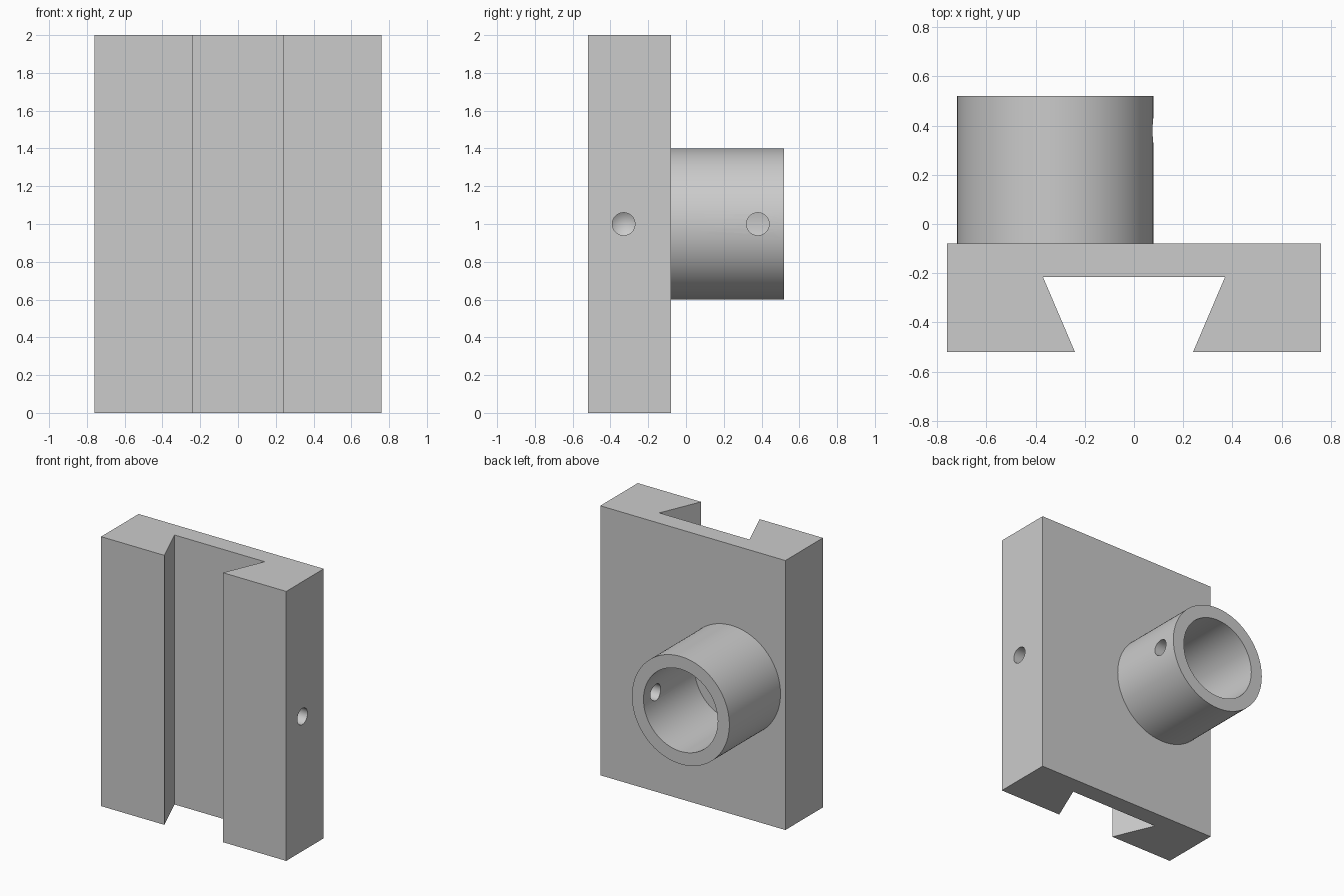
import bpy, bmesh, math
from mathutils import Matrix

cube = bpy.data.objects.get("Cube")
if cube:
    bpy.data.objects.remove(cube, do_unlink=True)

PLATE_BACK, BOSS_END = -0.08, 0.52
BOSS_X, MID_Z = -0.32, 1.0
HOLE_R = 0.06

grey = bpy.data.materials.new("plain grey")
grey.use_nodes = True
colour = (0.6, 0.6, 0.6, 1)
grey.diffuse_color = colour
grey.node_tree.nodes["Principled BSDF"].inputs["Base Color"].default_value = colour


def finish(bm, name):
    bmesh.ops.recalc_face_normals(bm, faces=bm.faces)
    mesh = bpy.data.meshes.new(name)
    bm.to_mesh(mesh)
    bm.free()
    mesh.materials.append(grey)
    obj = bpy.data.objects.new(name, mesh)
    bpy.context.collection.objects.link(obj)
    return obj


def lathe(profile, matrix, name, closed=False, segments=96):
    """Turn a (radius, height) profile about local z, then place it."""
    bm = bmesh.new()
    verts = [bm.verts.new((r, 0, h)) for r, h in profile]
    ends = verts + verts[:1] if closed else verts
    edges = [bm.edges.new(pair) for pair in zip(ends, ends[1:])]
    bmesh.ops.spin(bm, geom=verts + edges, cent=(0, 0, 0), axis=(0, 0, 1),
                   angle=math.tau, steps=segments, use_duplicate=False)
    bmesh.ops.remove_doubles(bm, verts=bm.verts, dist=1e-4)
    bm.transform(matrix)
    return finish(bm, name)


def cut(obj, cutter):
    cutter.hide_render = True
    mod = obj.modifiers.new("hole", 'BOOLEAN')
    mod.operation, mod.solver, mod.object = 'DIFFERENCE', 'EXACT', cutter
    bpy.ops.object.select_all(action='DESELECT')
    bpy.context.view_layer.objects.active = obj
    obj.select_set(True)
    bpy.ops.object.modifier_apply(modifier=mod.name)
    bpy.data.objects.remove(cutter, do_unlink=True)
    bpy.ops.object.shade_smooth_by_angle(angle=math.radians(25))


# Plate with a dovetail channel: mirrored outline extruded upwards
half = [(0.37, -0.215), (0.24, -0.52), (0.76, -0.52), (0.76, PLATE_BACK)]
outline = half + [(-x, y) for x, y in reversed(half)]
bm = bmesh.new()
face = bm.faces.new([bm.verts.new((x, y, 0)) for x, y in outline])
top = bmesh.ops.extrude_face_region(bm, geom=[face])["geom"]
bmesh.ops.translate(bm, vec=(0, 0, 2),
                    verts=[v for v in top if isinstance(v, bmesh.types.BMVert)])
plate = finish(bm, "dovetail_plate")

# Blind drilled hole with a conical end in the plate's side
along_x = Matrix.Rotation(math.pi / 2, 4, 'Y')
drill = lathe([(0, -0.3), (HOLE_R, -0.26), (HOLE_R, 0.1), (0, 0.1)],
              Matrix.Translation((0.76, -0.33, MID_Z)) @ along_x,
              "plate_drill", segments=48)
cut(plate, drill)

# Round socket on the back, with a flat-bottomed bore
along_y = Matrix.Rotation(-math.pi / 2, 4, 'X')
depth = BOSS_END - PLATE_BACK
socket = lathe([(0.305, 0), (0.4, 0), (0.4, depth), (0.305, depth)],
               Matrix.Translation((BOSS_X, PLATE_BACK, MID_Z)) @ along_y,
               "round_socket", closed=True)

# Set-screw hole through one socket wall
screw = lathe([(0, 0.1), (HOLE_R, 0.1), (HOLE_R, 0.6), (0, 0.6)],
              Matrix.Translation((BOSS_X, 0.38, MID_Z)) @ along_x,
              "socket_drill", segments=48)
cut(socket, screw)
